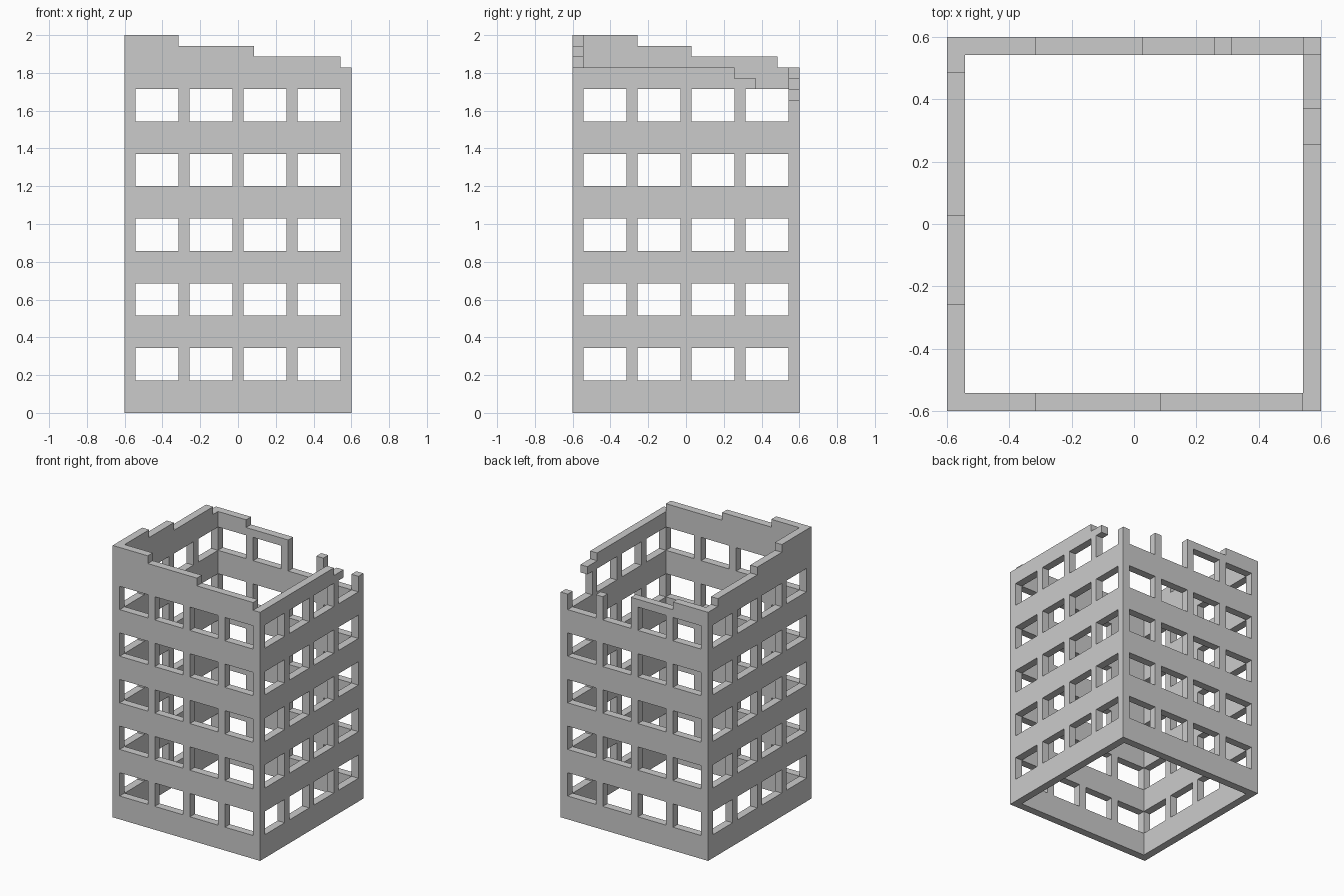
import bpy, bmesh, math
from mathutils import Vector

if "Cube" in bpy.data.objects:
    bpy.data.objects.remove(bpy.data.objects["Cube"])

U = 2 / 35          # building module: walls are one module thick
N = 21              # modules along each side
H = 35              # modules in height

# Broken top edge of each wall: (end position, height) in modules
FRONT = [(5, 35), (12, 34), (20, 33), (21, 32)]
BACK = [(5, 32), (11, 31), (15, 27), (16, 30), (20, 27), (21, 29)]
LEFT = [(6, 35), (11, 34), (19, 33), (21, 32)]
RIGHT = [(15, 32), (17, 31), (20, 27), (21, 29)]


def wall_solid(profile, c, k):
    """Is the module at position c, level k of a wall filled?"""
    top = next(h for end, h in profile if c < end)
    window = c % 5 != 0 and 3 <= k < 30 and k % 6 >= 3
    return 0 <= k < top and not window


def solid(i, j, k):
    if not (0 <= i < N and 0 <= j < N):
        return False
    if j == 0:
        return wall_solid(FRONT, i, k)
    if j == N - 1:
        return wall_solid(BACK, i, k)
    if i == 0:
        return wall_solid(LEFT, j, k)
    if i == N - 1:
        return wall_solid(RIGHT, j, k)
    return False


bm = bmesh.new()
corners = {}


def vert(p):
    if p not in corners:
        x, y, z = p
        corners[p] = bm.verts.new(((x - N / 2) * U, (y - N / 2) * U, z * U))
    return corners[p]


# Skin every exposed side of the filled modules
for i in range(N):
    for j in range(N):
        for k in range(H):
            if not solid(i, j, k):
                continue
            for axis in range(3):
                for side in (0, 1):
                    near = [i, j, k]
                    near[axis] += 1 if side else -1
                    if solid(*near):
                        continue
                    quad = []
                    for a, b in ((0, 0), (1, 0), (1, 1), (0, 1)):
                        p = [i, j, k]
                        p[axis] += side
                        p[(axis + 1) % 3] += a
                        p[(axis + 2) % 3] += b
                        quad.append(vert(tuple(p)))
                    bm.faces.new(quad if side else quad[::-1])

# Merge the flat areas into large clean faces
bmesh.ops.dissolve_limit(bm, angle_limit=math.radians(1),
                         verts=bm.verts[:], edges=bm.edges[:])
bmesh.ops.triangulate(bm, faces=[f for f in bm.faces if len(f.verts) > 4])
bmesh.ops.join_triangles(bm, faces=bm.faces[:], angle_face_threshold=0.02,
                         angle_shape_threshold=math.pi)

mesh = bpy.data.meshes.new("ruined_building_walls")
bm.to_mesh(mesh)
bm.free()
walls = bpy.data.objects.new("ruined_building_walls", mesh)
bpy.context.collection.objects.link(walls)
